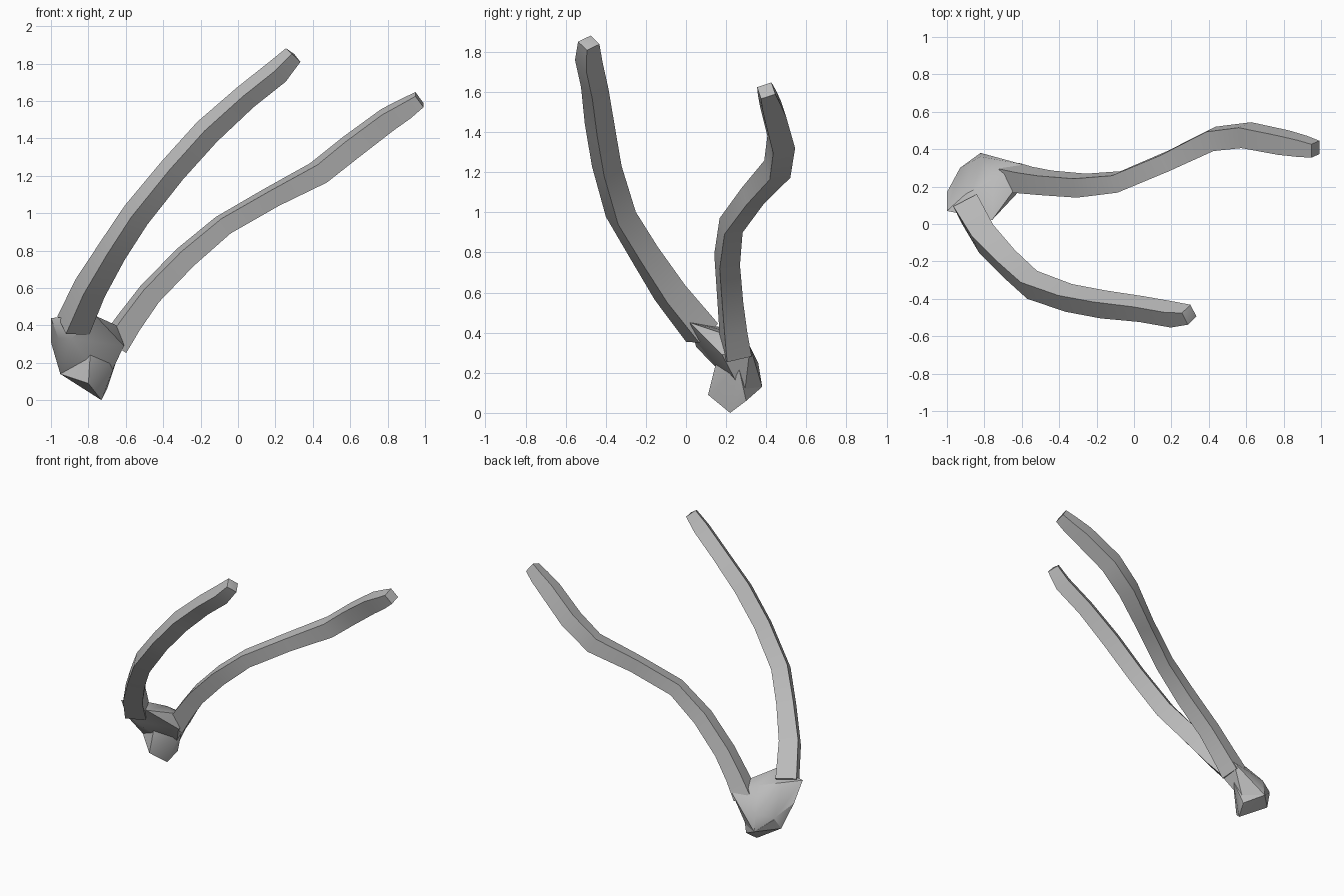
import bpy, bmesh, math
from mathutils import Vector

cube = bpy.data.objects.get("Cube")
if cube:
    bpy.data.objects.remove(cube, do_unlink=True)

# Single grey material
grey = bpy.data.materials.new("plain grey")
grey.use_nodes = True
GREY = (0.5, 0.5, 0.5, 1.0)
grey.diffuse_color = GREY
grey.node_tree.nodes["Principled BSDF"].inputs["Base Color"].default_value = GREY


def finish(bm, name):
    bmesh.ops.recalc_face_normals(bm, faces=bm.faces)
    mesh = bpy.data.meshes.new(name)
    bm.to_mesh(mesh)
    bm.free()
    mesh.materials.append(grey)
    obj = bpy.data.objects.new(name, mesh)
    bpy.context.collection.objects.link(obj)
    bpy.ops.object.select_all(action='DESELECT')
    obj.select_set(True)
    bpy.context.view_layer.objects.active = obj
    bpy.ops.object.shade_smooth_by_angle(angle=math.radians(35))
    return obj


def arm(name, path, twist, tip_height):
    """Sweep a four-sided section along (x, y, z, radius) points."""
    bm = bmesh.new()
    pts = [Vector(p[:3]) for p in path]
    rings = []
    for i, p in enumerate(pts):
        t = (pts[min(i + 1, len(pts) - 1)] - pts[max(i - 1, 0)]).normalized()
        side = Vector((0, 1, 0))
        side = (side - t * side.dot(t)).normalized()
        up = t.cross(side)
        ring = []
        for k in range(4):
            a = math.radians(45 + twist + 90 * k)
            ring.append(bm.verts.new(p + path[i][3] * (side * math.cos(a) + up * math.sin(a))))
        rings.append(ring)
    for r0, r1 in zip(rings, rings[1:]):
        for k in range(4):
            j = (k + 1) % 4
            bm.faces.new((r0[k], r0[j], r1[j], r1[k]))
    bm.faces.new(rings[0][::-1])
    # Shallow pyramid closing the tip
    apex = bm.verts.new(pts[-1] + t * tip_height)
    for k in range(4):
        bm.faces.new((rings[-1][k], rings[-1][(k + 1) % 4], apex))
    return finish(bm, name)


def hull(name, points):
    """Faceted solid wrapped around a few corner points."""
    bm = bmesh.new()
    for p in points:
        bm.verts.new(p)
    res = bmesh.ops.convex_hull(bm, input=bm.verts)
    loose = [v for v in bm.verts if not v.link_faces]
    bmesh.ops.delete(bm, geom=loose, context='VERTS')
    return finish(bm, name)


# Steep front branch
arm("front_branch", [
    (-0.88, 0.08, 0.40, 0.100),
    (-0.79, -0.08, 0.60, 0.092),
    (-0.67, -0.21, 0.80, 0.082),
    (-0.545, -0.325, 0.99, 0.080),
    (-0.35, -0.395, 1.23, 0.076),
    (-0.165, -0.430, 1.435, 0.076),
    (0.04, -0.455, 1.62, 0.070),
    (0.21, -0.485, 1.755, 0.070),
    (0.295, -0.485, 1.845, 0.054),
], 35, 0.008)

# Low, waving rear branch
arm("rear_branch", [
    (-0.66, 0.25, 0.30, 0.090),
    (-0.58, 0.235, 0.42, 0.082),
    (-0.47, 0.22, 0.57, 0.076),
    (-0.28, 0.205, 0.765, 0.074),
    (-0.08, 0.225, 0.935, 0.068),
    (0.18, 0.335, 1.085, 0.068),
    (0.43, 0.455, 1.215, 0.078),
    (0.60, 0.475, 1.35, 0.080),
    (0.80, 0.435, 1.50, 0.076),
    (0.90, 0.415, 1.56, 0.066),
    (0.97, 0.400, 1.607, 0.053),
], 15, 0.0)

# Fork where the branches meet
hull("fork_hub", [
    (-1.00, 0.07, 0.44), (-1.00, 0.17, 0.31), (-0.96, 0.08, 0.33),
    (-0.89, 0.05, 0.33), (-0.76, 0.02, 0.45), (-0.90, 0.16, 0.43),
    (-0.75, 0.24, 0.40), (-0.65, 0.17, 0.40), (-0.61, 0.18, 0.29),
    (-0.60, 0.32, 0.33), (-0.82, 0.36, 0.25), (-0.93, 0.30, 0.23),
    (-0.79, 0.15, 0.25), (-0.71, 0.29, 0.08), (-0.82, 0.38, 0.13),
    (-0.95, 0.25, 0.14),
])

# Broken stub below the fork
hull("broken_stub", [
    (-0.95, 0.25, 0.14), (-0.73, 0.22, 0.00), (-0.70, 0.30, 0.06),
    (-0.80, 0.11, 0.09), (-0.82, 0.38, 0.13), (-0.79, 0.15, 0.25),
    (-0.93, 0.30, 0.22), (-0.64, 0.26, 0.24),
])
